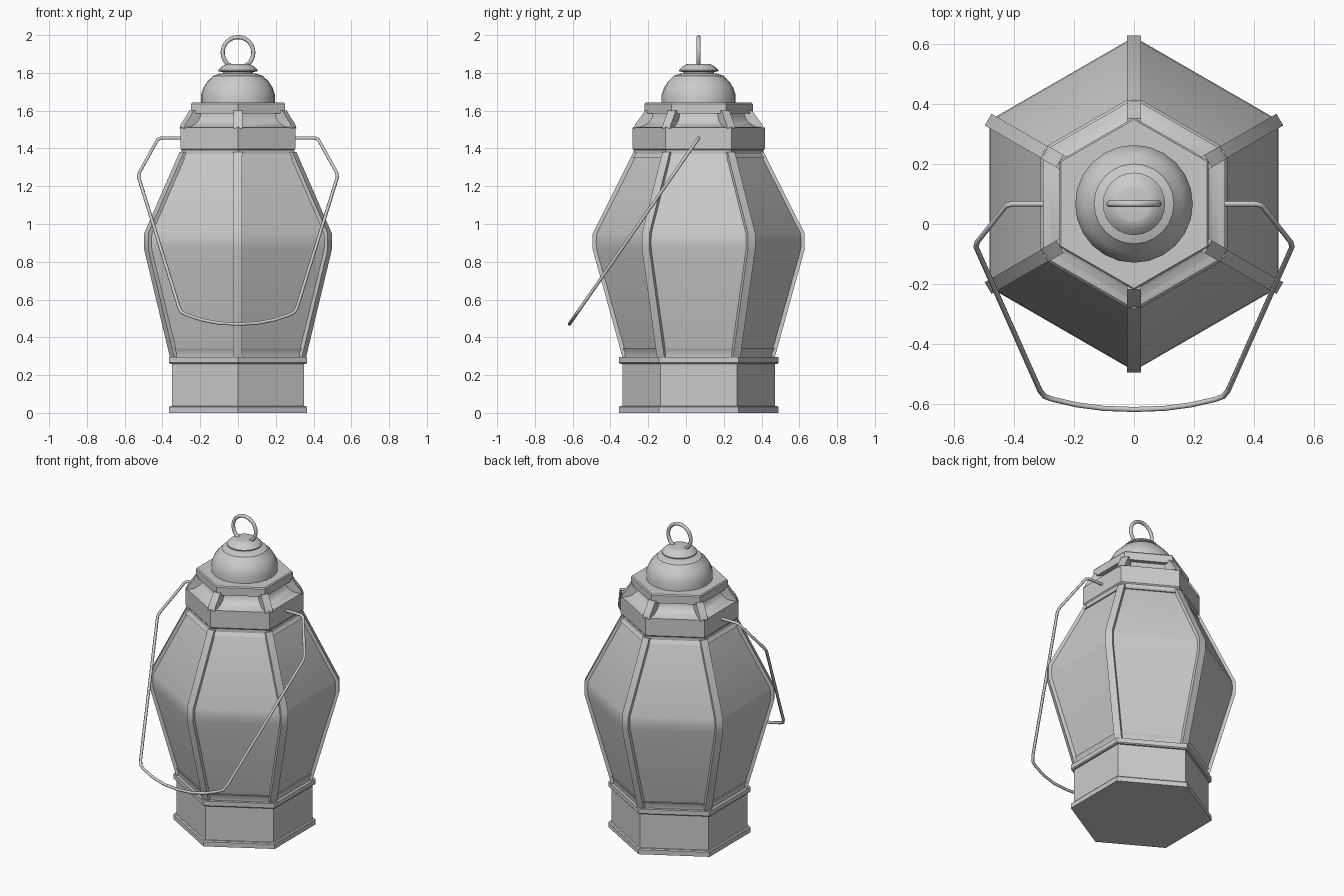
import bpy, bmesh, math
from mathutils import Matrix, Vector

cube = bpy.data.objects.get("Cube")
if cube:
    bpy.data.objects.remove(cube)

CY = 0.067  # lantern axis
AXIS = Matrix.Translation((0, CY, 0))

metal = bpy.data.materials.new("plain_grey")
grey = (0.6, 0.6, 0.6, 1)
metal.use_nodes = True
metal.diffuse_color = grey
metal.node_tree.nodes["Principled BSDF"].inputs["Base Color"].default_value = grey


def smooth(obj, angle=32):
    bpy.ops.object.select_all(action="DESELECT")
    obj.select_set(True)
    bpy.context.view_layer.objects.active = obj
    bpy.ops.object.shade_smooth_by_angle(angle=math.radians(angle))


def finish(name, bm):
    bmesh.ops.recalc_face_normals(bm, faces=bm.faces)
    bm.transform(AXIS)
    mesh = bpy.data.meshes.new(name)
    bm.to_mesh(mesh)
    bm.free()
    mesh.materials.append(metal)
    obj = bpy.data.objects.new(name, mesh)
    bpy.context.collection.objects.link(obj)
    smooth(obj)
    return obj


def bridge(bm, a, b):
    n = len(a)
    for i in range(n):
        bm.faces.new((a[i], a[(i + 1) % n], b[(i + 1) % n], b[i]))


def lathe(name, profile, sides=6):
    """Closed solid from (radius, z) pairs; corners point along y."""
    bm = bmesh.new()
    rings = []
    for r, z in profile:
        angles = [math.pi / 2 + math.tau * i / sides for i in range(sides)]
        rings.append([bm.verts.new((r * math.cos(a), r * math.sin(a), z)) for a in angles])
    for a, b in zip(rings, rings[1:]):
        bridge(bm, a, b)
    bm.faces.new(rings[0])
    bm.faces.new(rings[-1])
    return finish(name, bm)


def corner_ribs(name, profile, width, depth):
    """Square bars following a profile at all six corners."""
    bm = bmesh.new()
    for k in range(6):
        turn = Matrix.Rotation(math.tau * k / 6, 3, "Z")
        rings = []
        for r, z in profile:
            h = width / 2
            section = ((-h, r - depth), (h, r - depth), (h, r), (-h, r))
            rings.append([bm.verts.new(turn @ Vector((x, y, z))) for x, y in section])
        for a, b in zip(rings, rings[1:]):
            bridge(bm, a, b)
        bm.faces.new(rings[0])
        bm.faces.new(rings[-1])
    return finish(name, bm)


# Base with two flanges
lathe("base", [(0.404, 0.02), (0.404, 0.28)])
lathe("base_lower_flange", [(0.422, 0), (0.422, 0.03), (0.416, 0.036), (0.40, 0.036)])
lathe("base_upper_flange", [(0.40, 0.26), (0.416, 0.26), (0.422, 0.266), (0.422, 0.295)])

# Glass body and its frame
lathe("glass_panes", [(0.392, 0.29), (0.552, 0.86), (0.556, 0.905), (0.552, 0.95), (0.336, 1.38)])
corner_ribs("pane_ribs", [(0.402, 0.29), (0.561, 0.865), (0.561, 0.95), (0.345, 1.38)], 0.045, 0.04)
lathe("pane_lower_rail", [(0.402, 0.29), (0.402, 0.32), (0.414, 0.34), (0.40, 0.34)])
lathe("pane_upper_rail", [(0.34, 1.35), (0.36, 1.35), (0.344, 1.37), (0.344, 1.40)])

# Hood: band, concave neck, corner fins and upper plate
lathe("hood_band", [(0.325, 1.385), (0.339, 1.385), (0.35, 1.398), (0.35, 1.51), (0.34, 1.514)])
lathe("hood_neck", [(0.335, 1.51), (0.30, 1.522), (0.272, 1.543), (0.258, 1.57), (0.256, 1.60)])
corner_ribs("hood_fins", [(0.345, 1.505), (0.335, 1.53), (0.308, 1.565), (0.285, 1.60)], 0.048, 0.09)
lathe("hood_plate", [(0.27, 1.585), (0.287, 1.585), (0.287, 1.635), (0.281, 1.642)])

# Domed chimney and finial cap
lathe("chimney_dome", [(0.196, 1.635), (0.196, 1.685), (0.183, 1.722), (0.163, 1.754),
                       (0.137, 1.778), (0.133, 1.784), (0.10, 1.795), (0.08, 1.798)], 24)
lathe("finial_cap", [(0.08, 1.785), (0.08, 1.804), (0.104, 1.809), (0.104, 1.815),
                     (0.087, 1.832), (0.066, 1.845), (0.055, 1.847)], 24)

# Hanging ring
bpy.ops.mesh.primitive_torus_add(major_radius=0.081, minor_radius=0.011, major_segments=40,
                                 minor_segments=10, location=(0, CY, 1.908),
                                 rotation=(math.pi / 2, 0, 0))
ring = bpy.context.object
ring.name = "hanging_ring"
ring.data.materials.append(metal)
smooth(ring, 60)

# Wire bail swung down towards the front
half = [(0.27, 1.455), (0.405, 1.455), (0.425, 1.448), (0.522, 1.272), (0.526, 1.248),
        (0.313, 0.56), (0.298, 0.533), (0.272, 0.519), (0.19, 0.492), (0.10, 0.475)]
path = half + [(0, 0.47)] + [(-x, z) for x, z in reversed(half)]
curve = bpy.data.curves.new("bail_handle", "CURVE")
curve.dimensions = "3D"
curve.bevel_depth = 0.009
curve.bevel_resolution = 2
curve.use_fill_caps = True
spline = curve.splines.new("POLY")
spline.points.add(len(path) - 1)
for point, (x, z) in zip(spline.points, path):
    point.co = (x, CY + (z - 1.455) * 0.695, z, 1)
curve.materials.append(metal)
bail = bpy.data.objects.new("bail_handle", curve)
bpy.context.collection.objects.link(bail)
bpy.ops.object.select_all(action="DESELECT")
bail.select_set(True)
bpy.context.view_layer.objects.active = bail
bpy.ops.object.convert(target="MESH")
smooth(bpy.context.object, 50)
